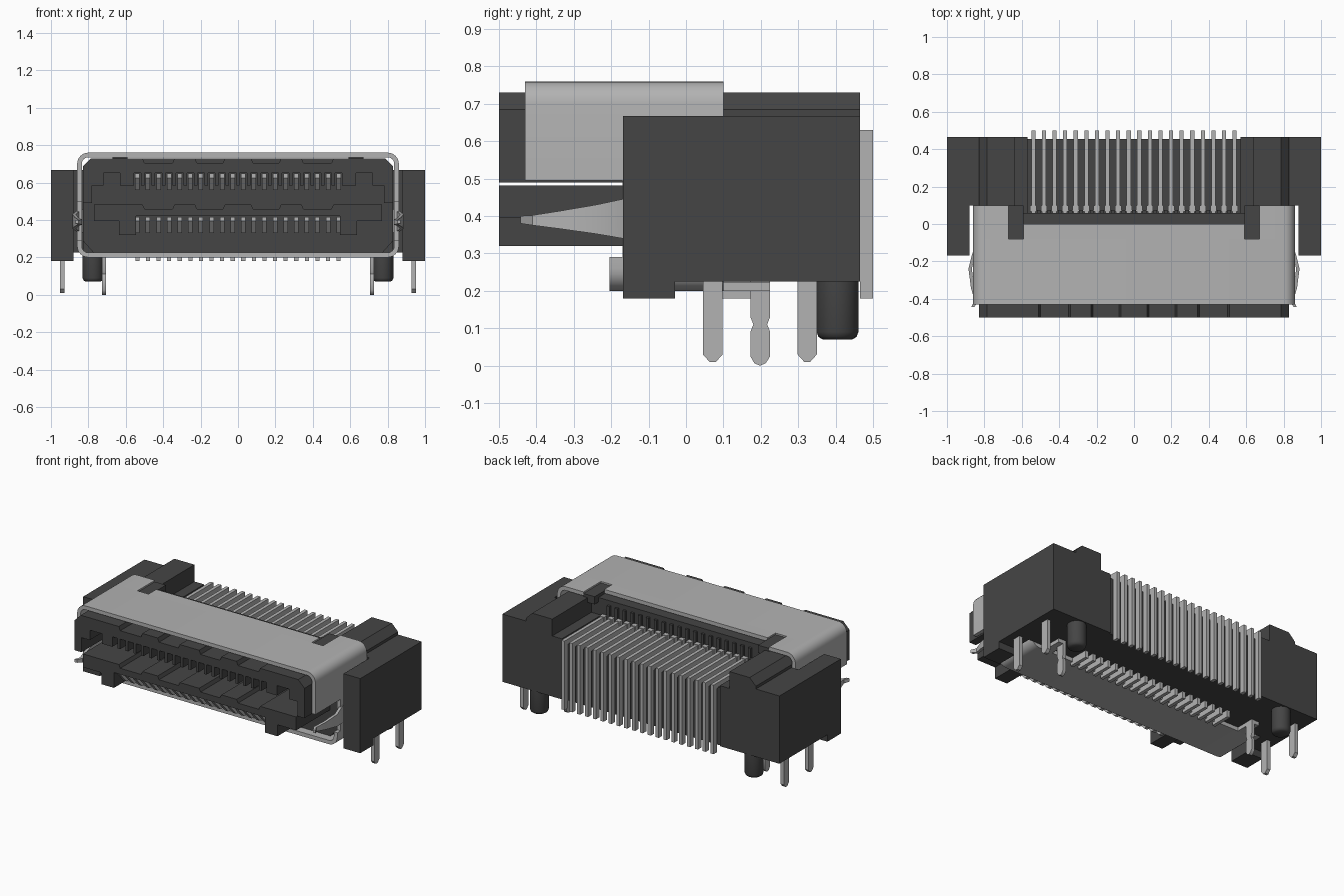
import bpy, bmesh, math

if "Cube" in bpy.data.objects:
    bpy.data.objects.remove(bpy.data.objects["Cube"], do_unlink=True)


def material(name, v):
    m = bpy.data.materials.new(name)
    m.use_nodes = True
    m.diffuse_color = (v, v, v, 1)
    b = next(n for n in m.node_tree.nodes if n.type == 'BSDF_PRINCIPLED')
    b.inputs["Base Color"].default_value = (v, v, v, 1)
    return m


DARK = material("charcoal plastic", 0.06)
METAL = material("silver metal", 0.45)


def finish(name, bm, mat, smooth=False):
    bmesh.ops.recalc_face_normals(bm, faces=bm.faces)
    me = bpy.data.meshes.new(name)
    bm.to_mesh(me)
    bm.free()
    me.materials.append(mat)
    ob = bpy.data.objects.new(name, me)
    bpy.context.collection.objects.link(ob)
    if smooth:
        bpy.ops.object.select_all(action='DESELECT')
        ob.select_set(True)
        bpy.context.view_layer.objects.active = ob
        bpy.ops.object.shade_smooth_by_angle(angle=math.radians(40))
    return ob


def add_prism(bm, pts, axis, a, b):
    """Extrude a closed outline along an axis: x uses (y,z), y uses (x,z), z uses (x,y)."""
    place = {'x': lambda p, t: (t, p[0], p[1]),
             'y': lambda p, t: (p[0], t, p[1]),
             'z': lambda p, t: (p[0], p[1], t)}[axis]
    lo = [bm.verts.new(place(p, a)) for p in pts]
    hi = [bm.verts.new(place(p, b)) for p in pts]
    bm.faces.new(lo)
    bm.faces.new(hi[::-1])
    n = len(pts)
    for i in range(n):
        j = (i + 1) % n
        bm.faces.new((lo[i], hi[i], hi[j], lo[j]))


def prism(name, pts, axis, a, b, mat, smooth=False):
    bm = bmesh.new()
    add_prism(bm, pts, axis, a, b)
    return finish(name, bm, mat, smooth)


def rect(a, b, c, d):
    return [(a, c), (b, c), (b, d), (a, d)]


def box(name, x, y, z, mat):
    return prism(name, rect(*x, *z), 'y', y[0], y[1], mat)


def mirror_pts(pts, s):
    return [(p[0] * s, p[1]) for p in pts]


PINS = [-0.538 + i * 1.076 / 19 for i in range(20)]
NOTCHES = [(-0.51, -0.34), (-0.23, -0.07), (0.07, 0.23), (0.34, 0.51)]

# Central housing with chamfered corners, and the lower rear core
octagon = [(-0.83, 0.29), (-0.77, 0.222), (0.77, 0.222), (0.83, 0.29),
           (0.83, 0.685), (0.785, 0.73), (-0.785, 0.73), (-0.83, 0.685)]
prism("housing_core", octagon, 'y', -0.15, 0.06, DARK)
box("rear_core", (-0.66, 0.66), (0.05, 0.455), (0.225, 0.6), DARK)

# Upper shroud: notched roof, keyed cavity and a slot for every contact
roof = [(-0.83, 0.49), (-0.83, 0.685), (-0.785, 0.73)]
for a, b in NOTCHES:
    roof += [(a, 0.73), (a + 0.01, 0.705), (b - 0.01, 0.705), (b, 0.73)]
roof += [(0.785, 0.73), (0.83, 0.685), (0.83, 0.49)]
key = [(0.78, 0.49), (0.78, 0.585), (0.72, 0.585), (0.72, 0.65), (0.63, 0.65), (0.63, 0.585)]
slots = []
for x in reversed(PINS):
    slots += [(x + 0.019, 0.585), (x + 0.019, 0.65), (x - 0.019, 0.65), (x - 0.019, 0.585)]
prism("upper_shroud", roof + key + slots + mirror_pts(key, -1)[::-1], 'y', -0.5, -0.14, DARK)

# Tongue below the shroud, notched on top
top = [(-0.77, 0.42), (-0.77, 0.482)]
for a, b in NOTCHES:
    top += [(a, 0.482), (a + 0.01, 0.46), (b - 0.01, 0.46), (b, 0.482)]
top += [(0.77, 0.482), (0.77, 0.42)]
prism("tongue", top, 'y', -0.5, -0.14, DARK)

# Shell profile helpers
R, T, XO, ZT, ZB = 0.06, 0.025, 0.86, 0.76, 0.2


def corner(s, z_end, x_end, up, inset):
    """Points from the side wall round the corner towards the middle."""
    r, xo = R - inset, XO - inset
    zc = ZT - R if up else ZB + R
    d = 1 if up else -1
    pts = [(s * xo, z_end)]
    for i in range(7):
        t = math.pi / 2 * i / 6
        pts.append((s * (XO - R + r * math.cos(t)), zc + d * r * math.sin(t)))
    if x_end is not None:
        pts.append((s * x_end, zc + d * r))
    return pts


def shell_u(name, z_end, up, y0, y1):
    outer = corner(1, z_end, None, up, 0) + corner(-1, z_end, None, up, 0)[::-1]
    inner = corner(1, z_end, None, up, T) + corner(-1, z_end, None, up, T)[::-1]
    prism(name, outer + inner[::-1], 'y', y0, y1, METAL, True)


# Metal shell: front hood, lower tray and top plate
shell_u("shell_hood", 0.495, True, -0.43, -0.08)
shell_u("shell_tray", 0.29, False, -0.205, 0.1)
box("shell_top_plate", (-0.59, 0.59), (-0.08, 0.0), (ZT - T, ZT), METAL)

leg = lambda y0, y1: [(y0, 0.25), (y0, 0.03), (y0 + 0.018, 0.01), (y1 - 0.018, 0.01),
                      (y1, 0.03), (y1, 0.25)]
bulb = [(0.172, 0.23), (0.172, 0.13), (0.18, 0.11), (0.172, 0.09), (0.172, 0.025), (0.183, 0.006),
        (0.198, 0.0), (0.213, 0.006), (0.225, 0.025), (0.225, 0.09), (0.217, 0.11),
        (0.225, 0.13), (0.225, 0.23)]

for s, side in ((1, "left"), (-1, "right")):
    def sbox(name, x, y, z, mat):
        box(f"{side}_{name}", sorted((s * x[0], s * x[1])), y, z, mat)

    # Rear corner block with its raised chamfered shoulder
    block = [(0.64, 0.225), (1.0, 0.225), (1.0, 0.667), (0.83, 0.667), (0.83, 0.685),
             (0.785, 0.73), (0.64, 0.73)]
    prism(side + "_rear_block", mirror_pts(block, s), 'y', 0.1, 0.465, DARK)
    prism(side + "_shoulder_link", mirror_pts([(0.64, 0.225), (0.83, 0.225), (0.83, 0.685),
          (0.785, 0.73), (0.64, 0.73)], s), 'y', 0.05, 0.11, DARK)
    sbox("inner_step", (0.57, 0.65), (0.06, 0.465), (0.225, 0.62), DARK)

    # Side ear with a deeper front foot
    ear = [(-0.168, 0.18), (-0.03, 0.18), (-0.03, 0.225), (0.11, 0.225), (0.11, 0.667), (-0.168, 0.667)]
    prism(side + "_ear", ear, 'x', s * 0.88, s * 1.0, DARK)

    # Tongue end rails and hanging keys
    sbox("tongue_rail", (0.58, 0.77), (-0.5, -0.14), (0.395, 0.421), DARK)
    sbox("tongue_key", (0.545, 0.635), (-0.5, -0.14), (0.32, 0.421), DARK)

    # Latch hook filling the slot in the shell roof
    sbox("latch_hook", (0.59, 0.67), (-0.08, 0.1), (0.7, 0.75), DARK)

    # Shell corner behind the hook, and side wall
    wing = corner(s, 0.495, 0.67, True, 0) + corner(s, 0.495, 0.67, True, T)[::-1]
    prism(side + "_shell_wing", wing, 'y', -0.08, 0.1, METAL, True)
    sbox("shell_wall", (XO - T, XO), (-0.17, 0.1), (0.28, 0.505), METAL)

    # Tapered side spring
    bm = bmesh.new()
    rows = []
    for x, y, z0, z1 in ((0.845, -0.1, 0.33, 0.46), (0.868, -0.17, 0.34, 0.445),
                         (0.885, -0.24, 0.352, 0.43), (0.872, -0.34, 0.366, 0.413),
                         (0.852, -0.41, 0.375, 0.402), (0.87, -0.443, 0.38, 0.4)):
        rows.append([bm.verts.new((s * (x + d), y, z))
                     for d, z in ((0, z0), (0, z1), (-0.018, z1), (-0.018, z0))])
    for a, b in zip(rows, rows[1:]):
        for i in range(4):
            j = (i + 1) % 4
            bm.faces.new((a[i], a[j], b[j], b[i]))
    bm.faces.new(rows[0])
    bm.faces.new(rows[-1])
    finish(side + "_side_spring", bm, METAL, True)

    # Board legs
    for label, y0, y1 in (("front", 0.045, 0.098), ("rear", 0.298, 0.35)):
        prism(f"{side}_{label}_leg", leg(y0, y1), 'x', s * 0.928, s * 0.952, METAL)
    prism(side + "_shell_leg", bulb, 'x', s * 0.705, s * 0.727, METAL, True)
    sbox("shell_leg_tab", (0.705, 0.76), (0.09, 0.225), (0.2, 0.224), METAL)

    # Round locating peg with softened end
    bm = bmesh.new()
    prev = None
    for r, z in ((0.056, 0.24), (0.056, 0.09), (0.051, 0.077), (0.04, 0.07)):
        ring = [bm.verts.new((s * 0.775 + r * math.cos(k * math.pi / 16),
                              0.405 + r * math.sin(k * math.pi / 16), z)) for k in range(32)]
        if prev:
            for k in range(32):
                n = (k + 1) % 32
                bm.faces.new((prev[k], prev[n], ring[n], ring[k]))
        else:
            bm.faces.new(ring)
        prev = ring
    bm.faces.new(prev)
    finish(side + "_locating_peg", bm, DARK, True)

# Contact rows
rear, upper, lower, tails, teeth = (bmesh.new() for _ in range(5))
bent = [(0.05, 0.595), (0.465, 0.595), (0.465, 0.18), (0.5, 0.18), (0.5, 0.63), (0.05, 0.63)]
finger = [(-0.46, 0.625), (-0.4, 0.56), (-0.36, 0.56), (-0.14, 0.625), (-0.14, 0.648), (-0.46, 0.648)]
low_finger = [(-0.46, 0.395), (-0.4, 0.33), (-0.36, 0.33), (-0.14, 0.375), (-0.14, 0.415), (-0.46, 0.415)]
for x in PINS:
    add_prism(rear, bent, 'x', x - 0.011, x + 0.011)
    add_prism(rear, rect(0.068, 0.1, 0.595, 0.635), 'x', x - 0.017, x + 0.017)
    add_prism(upper, finger, 'x', x - 0.012, x + 0.012)
    add_prism(lower, low_finger, 'x', x - 0.012, x + 0.012)
    add_prism(tails, rect(0.08, 0.215, 0.18, 0.226), 'x', x - 0.011, x + 0.011)
for a, b in zip(PINS, PINS[1:]):
    m = (a + b) / 2
    add_prism(teeth, rect(0.05, 0.075, 0.59, 0.7), 'x', m - 0.01, m + 0.01)
finish("rear_bent_pins", rear, METAL)
finish("upper_contacts", upper, METAL)
finish("lower_contacts", lower, METAL)
finish("lower_pin_tails", tails, METAL)
finish("pin_divider_teeth", teeth, DARK)
